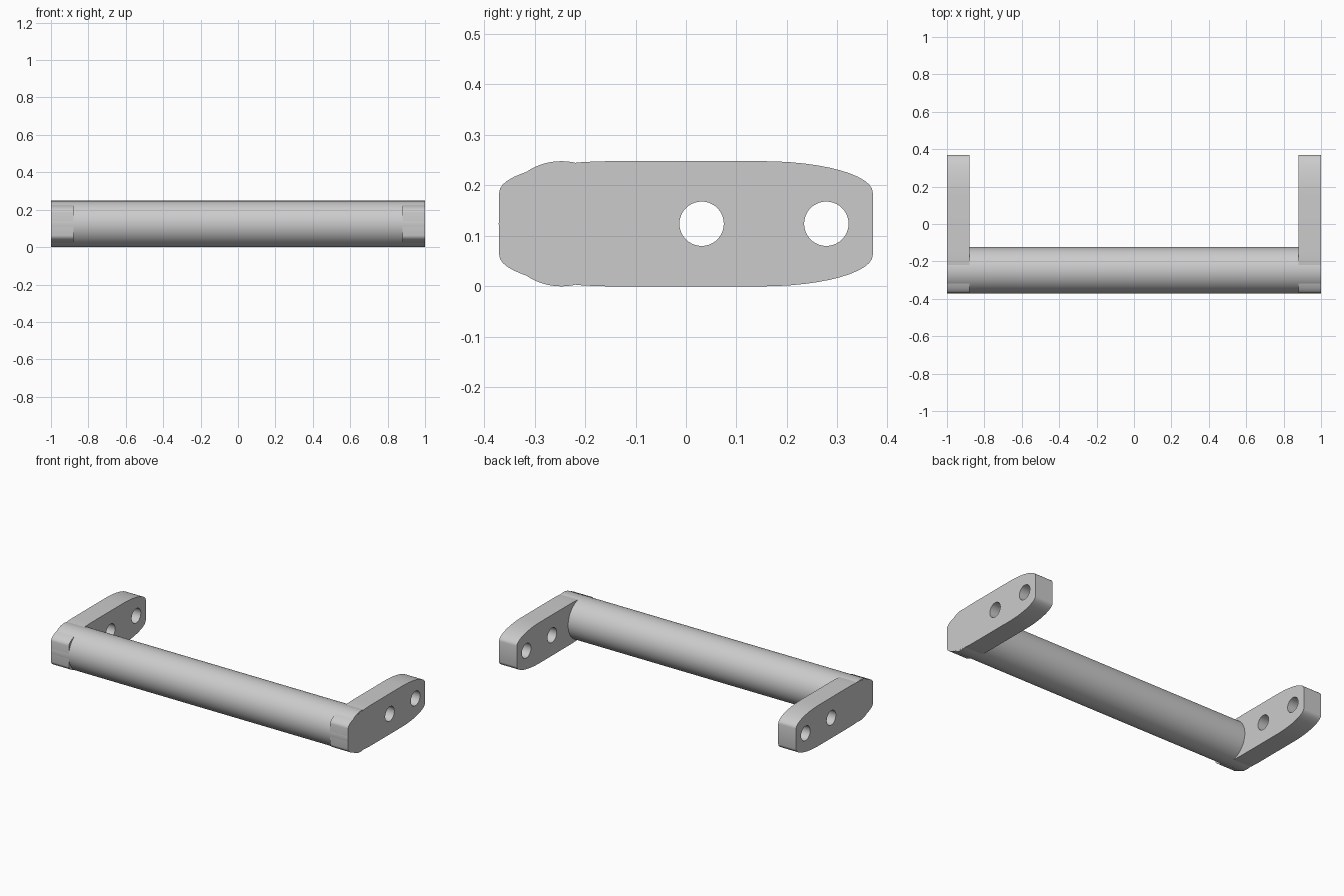
import bpy
import bmesh
import math
from mathutils import Matrix

cube = bpy.data.objects.get("Cube")
if cube:
    bpy.data.objects.remove(cube, do_unlink=True)

MID_Z = 0.124        # half the height of the plates
BAR_Y = -0.247
PLATE_IN, PLATE_OUT = 0.88, 1.0

grey = bpy.data.materials.new("satin grey")
grey.use_nodes = True
grey.diffuse_color = (0.6, 0.6, 0.6, 1)
grey.node_tree.nodes["Principled BSDF"].inputs["Base Color"].default_value = (0.6, 0.6, 0.6, 1)


def add_object(name, bm):
    bmesh.ops.recalc_face_normals(bm, faces=bm.faces)
    mesh = bpy.data.meshes.new(name)
    bm.to_mesh(mesh)
    bm.free()
    mesh.materials.append(grey)
    obj = bpy.data.objects.new(name, mesh)
    bpy.context.collection.objects.link(obj)
    return obj


def smooth(obj):
    bpy.ops.object.select_all(action='DESELECT')
    obj.select_set(True)
    bpy.context.view_layer.objects.active = obj
    bpy.ops.object.shade_smooth_by_angle(angle=math.radians(30))


def x_cylinder(name, radius, length, x, y, segments):
    bm = bmesh.new()
    bmesh.ops.create_cone(bm, cap_ends=True, segments=segments, radius1=radius,
                          radius2=radius, depth=length,
                          matrix=Matrix.Translation((x, y, MID_Z)) @ Matrix.Rotation(math.pi / 2, 4, 'Y'))
    return add_object(name, bm)


def plate_outline(steps=12):
    # Rounded slab: an elliptical quarter at each corner
    points = []
    for corner, (sy, sz) in enumerate([(1, 1), (-1, 1), (-1, -1), (1, -1)]):
        for i in range(steps + 1):
            a = (corner + i / steps) * math.pi / 2
            points.append((sy * 0.15 + 0.22 * math.cos(a),
                           MID_Z + sz * 0.062 + 0.062 * math.sin(a)))
    return points


def end_plate(name, side):
    bm = bmesh.new()
    face = bm.faces.new([bm.verts.new((side * PLATE_IN, y, z)) for y, z in plate_outline()])
    extruded = bmesh.ops.extrude_face_region(bm, geom=[face], use_keep_orig=True)
    moved = [g for g in extruded["geom"] if isinstance(g, bmesh.types.BMVert)]
    bmesh.ops.translate(bm, verts=moved, vec=(side * (PLATE_OUT - PLATE_IN), 0, 0))
    plate = add_object(name, bm)
    # Two screw holes through the plate
    for y in (0.031, 0.278):
        cutter = x_cylinder("hole_cutter", 0.044, 0.3, side * 0.94, y, 40)
        cutter.hide_render = True
        mod = plate.modifiers.new("screw_hole", 'BOOLEAN')
        mod.operation = 'DIFFERENCE'
        mod.solver = 'EXACT'
        mod.object = cutter
        bpy.context.view_layer.objects.active = plate
        bpy.ops.object.modifier_apply(modifier=mod.name)
        bpy.data.objects.remove(cutter, do_unlink=True)
    smooth(plate)


# Round grip bar, running through both plates
smooth(x_cylinder("grip_bar", MID_Z, 1.998, 0, BAR_Y, 64))

# Mounting plates at both ends
end_plate("left_end_plate", 1)
end_plate("right_end_plate", -1)
